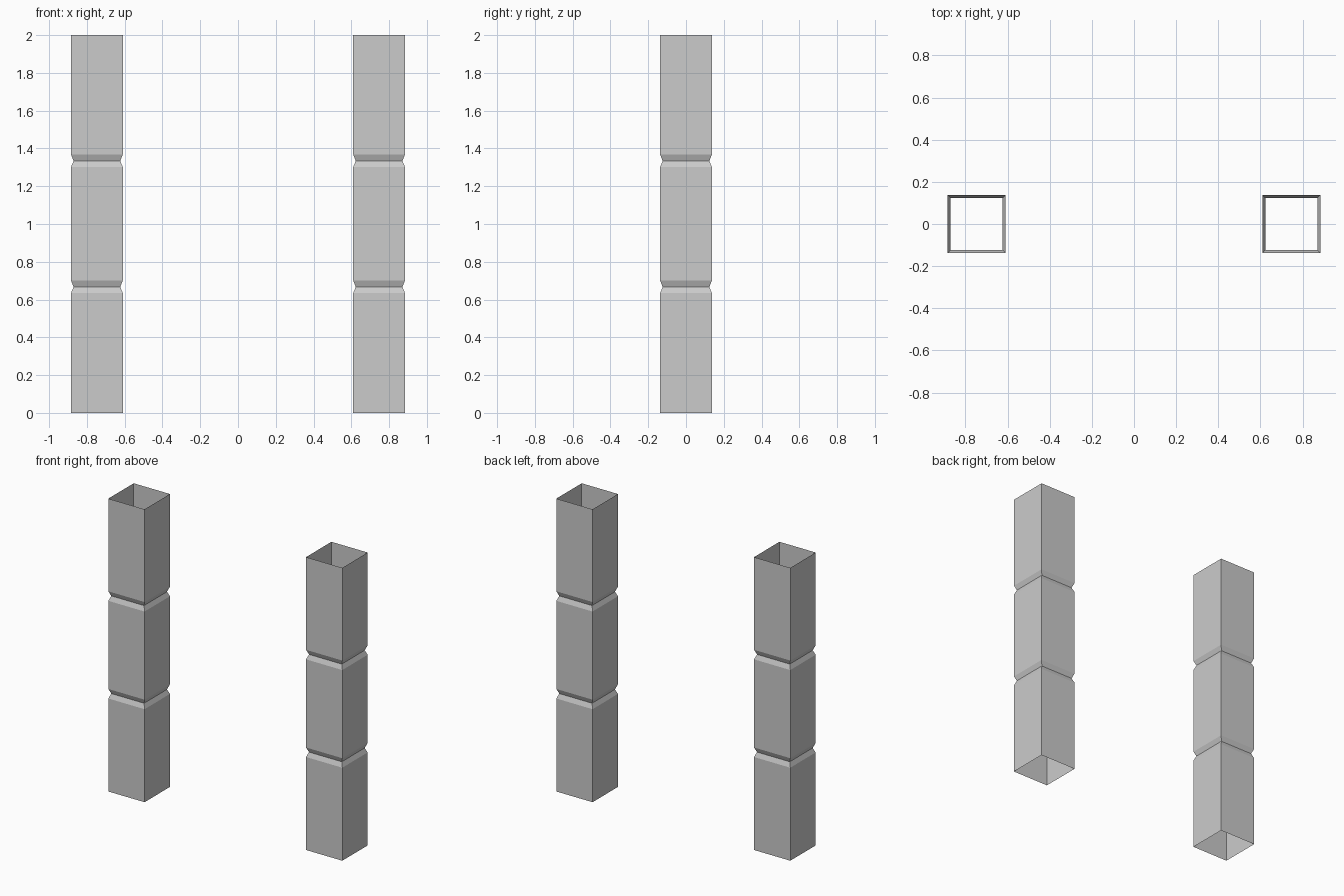
import bpy, bmesh

if "Cube" in bpy.data.objects:
    bpy.data.objects.remove(bpy.data.objects["Cube"])

HALF, NECK = 0.137, 0.1235
# (height, half width) up the post: open tube with two V grooves
PROFILE = [(0, HALF), (0.635, HALF), (0.667, NECK), (0.70, HALF),
           (1.302, HALF), (1.334, NECK), (1.367, HALF), (2, HALF)]


def make_post(name, x):
    bm = bmesh.new()
    rings = [[bm.verts.new((sx * w, sy * w, z))
              for sx, sy in ((-1, -1), (1, -1), (1, 1), (-1, 1))]
             for z, w in PROFILE]
    # Four open-ended walls joining each ring to the next
    for low, high in zip(rings, rings[1:]):
        for i in range(4):
            j = (i + 1) % 4
            bm.faces.new((low[i], low[j], high[j], high[i]))
    mesh = bpy.data.meshes.new(name)
    bm.to_mesh(mesh)
    bm.free()
    obj = bpy.data.objects.new(name, mesh)
    obj.location.x = x
    bpy.context.collection.objects.link(obj)


# Pair of matching gate posts
make_post("left_post", -0.747)
make_post("right_post", 0.747)
